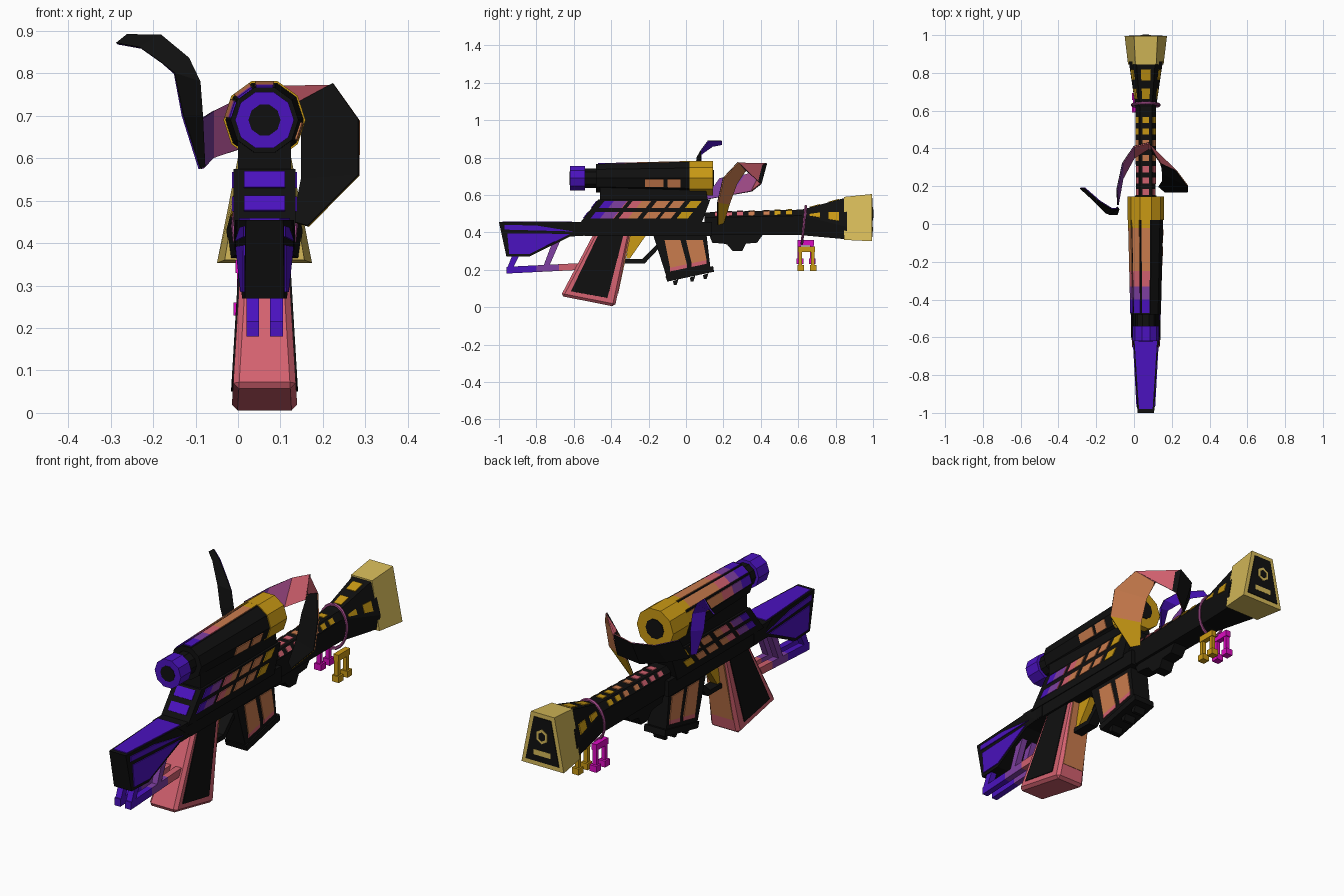
import bpy, bmesh, math
from mathutils import Vector

if "Cube" in bpy.data.objects:
    bpy.data.objects.remove(bpy.data.objects["Cube"])

COLOURS = {"black": (.005, .005, .005), "purple": (.07, .006, .52), "lavender": (.21, .05, .36),
           "pink": (.65, .12, .16), "orange": (.59, .2, .075), "gold": (.59, .32, .007),
           "tan": (.67, .49, .1), "mauve": (.36, .07, .25), "magenta": (.7, .003, .53)}
NAMES = list(COLOURS)
MATS = []
for n, c in COLOURS.items():
    m = bpy.data.materials.new(n)
    m.use_nodes = True
    m.diffuse_color = (*c, 1)
    m.node_tree.nodes["Principled BSDF"].inputs["Base Color"].default_value = (*c, 1)
    MATS.append(m)
CX = .0625   # the body sits to one side of the ribbon


def finish(name, bm, recalc=True, shift=CX):
    if recalc:
        bmesh.ops.recalc_face_normals(bm, faces=bm.faces)
    me = bpy.data.meshes.new(name)
    bm.to_mesh(me)
    bm.free()
    for m in MATS:
        me.materials.append(m)
    ob = bpy.data.objects.new(name, me)
    bpy.context.collection.objects.link(ob)
    ob.location.x = shift
    return ob


def loft(bm, rings, mat):
    """Closed solid through rings of equal length."""
    k = NAMES.index(mat)
    vs = [[bm.verts.new(p) for p in r] for r in rings]
    faces = [bm.faces.new(vs[0]), bm.faces.new(vs[-1])]
    for a, b in zip(vs, vs[1:]):
        for i in range(len(a)):
            j = (i + 1) % len(a)
            faces.append(bm.faces.new((a[i], a[j], b[j], b[i])))
    for f in faces:
        f.material_index = k


def prism(name, pts, hw, mat, x=0):
    """Side outline (y, z) extruded across x; hw may vary with y and z."""
    w = hw if callable(hw) else lambda y, z: hw
    bm = bmesh.new()
    loft(bm, [[(x + s * w(y, z), y, z) for y, z in pts] for s in (-1, 1)], mat)
    return finish(name, bm)


def plates(name, items):
    """Thin coloured panels lying on a surface; items are (polygon, colour)."""
    bm = bmesh.new()
    for poly, mat in items:
        p = [Vector(q) for q in poly]
        n = (p[1] - p[0]).cross(p[2] - p[0]).normalized() * .004
        loft(bm, [[q - n for q in p], [q + n for q in p]], mat)
    return finish(name, bm)


def both(pts, hw, mat):
    w = hw if callable(hw) else lambda y, z: hw
    return [([(s * w(y, z), y, z) for y, z in pts], mat) for s in (-1, 1)]


def bands(y0, y1, limits):
    """Split a length into the colour steps of a fade."""
    out, a = [], y0
    for lim, mat in limits:
        b = min(y1, lim)
        if b > a:
            out.append((a, b, mat))
            a = b
    return out


FADE = [(-.4, "purple"), (-.33, "lavender"), (-.25, "pink"), (-.02, "orange"), (9, "gold")]
STOCK_FADE = [(.3, "pink"), (.45, "orange"), (9, "gold")]

# Scope: ten-sided tube with a flat on top
ZS = .69


def ring10(y, r):
    r /= math.cos(math.pi / 10)
    return [(r * math.cos(a), y, ZS + r * math.sin(a))
            for a in (math.radians(72 + 36 * i) for i in range(10))]


def tube(name, steps, mat):
    bm = bmesh.new()
    loft(bm, [ring10(y, r) for y, r in steps], mat)
    return finish(name, bm)


tube("scope_body", [(-.48, .076), (.03, .088)], "black")
tube("scope_neck", [(-.56, .052), (-.47, .052)], "black")
tube("scope_front_ring", [(-.62, .066), (-.54, .066), (-.54, .036), (-.612, .036)], "purple")
tube("scope_front_hole", [(-.622, .036), (-.6, .036)], "black")
tube("scope_rear", [(.02, .092), (.145, .092)], "gold")
tube("scope_rear_hole", [(.13, .045), (.149, .045)], "black")


def facet(i, a, b):
    def at(y, t):
        r = ring10(y, .076 + (y + .48) * .0235)
        return Vector(r[i]).lerp(Vector(r[(i + 1) % 10]), t)
    return [at(a, .1), at(a, .9), at(b, .9), at(b, .1)]


items = [(facet(i, a, b), m) for i in (0, 1, 2) for a, b, m in bands(-.47, .02, FADE)]
items += [(facet(7, a, b), "orange") for a, b in ((-.22, -.12), (-.1, -.03))]
plates("scope_stripes", items)
prism("scope_mount", [(-.46, .56), (-.46, .66), (.1, .66), (.12, .56)], .062, "black")

# Receiver with slanted windows
prism("upper_receiver", [(-.575, .44), (-.47, .575), (.13, .575), (.08, .44)], .073, "black")
prism("lower_receiver", [(-.64, .455), (.14, .455), (.14, .38), (-.54, .38)], .069, "black")
items = []
for z0, z1 in ((.53, .567), (.475, .51)):
    for y0, y1 in ((-.45, -.325), (-.3, -.2), (-.17, -.1), (-.08, -.02), (.01, .07)):
        for a, b, m in bands(y0, y1, FADE):
            lean = lambda y, z: (y + .8 * (z - .55), z)
            items += both([lean(a, z0), lean(b, z0), lean(b, z1), lean(a, z1)], .073, m)
    slope = lambda z: -.575 + (z - .44) * .105 / .135
    items.append(([(x, slope(z), z) for x, z in ((-.048, z0), (.048, z0), (.048, z1), (-.048, z1))], "purple"))
plates("receiver_windows", items)

# Tapered front guard
guard_w = lambda y, z: .044 + (y + 1) * .055
prism("front_guard", [(-1, .455), (-.5, .455), (-.5, .385), (-.62, .378), (-.84, .27), (-.96, .27)],
      guard_w, "black")
items = both([(-.97, .44), (-.8, .437), (-.6, .405), (-.97, .415)], guard_w, "purple")
items += both([(-.955, .395), (-.62, .392), (-.835, .285), (-.945, .285)], guard_w, "purple")
items.append(([(-.036, -.98, .455), (.036, -.98, .455), (.06, -.61, .455), (-.06, -.61, .455)], "purple"))
plates("guard_panels", items)
for s in (-1, 1):
    side = "left" if s > 0 else "right"
    rail = lambda y: .18 + (y + .96) * .05
    for i, (a, b, m) in enumerate(bands(-.96, -.5, [(-.8, "purple"), (-.68, "lavender"), (9, "pink")])):
        prism(f"{side}_rail_{i}", [(a, rail(a)), (b, rail(b)), (b, rail(b) + .036), (a, rail(a) + .036)],
              .015, m, s * .028)
    prism(f"{side}_front_strut", [(-.96, .2), (-.93, .2), (-.88, .3), (-.92, .3)], .015, "purple", s * .028)
    prism(f"{side}_rear_strut", [(-.77, .2), (-.74, .2), (-.67, .36), (-.71, .36)], .015, "lavender", s * .028)

# Grip with black side panels
grip_w = lambda y, z: .078 - z * .06
grip = prism("grip", [(-.67, .06), (-.38, .003), (-.295, .4), (-.49, .4)], grip_w, "pink")
plates("grip_panels", both([(-.615, .085), (-.42, .05), (-.335, .385), (-.47, .385)], grip_w, "black"))
plates("grip_back", [([(-.058, -.366, .075), (.058, -.366, .075), (.05, -.3, .385), (-.05, -.3, .385)], "orange")])
bev = grip.modifiers.new("chamfer", 'BEVEL')
bev.width, bev.segments = .014, 1

# Trigger and guard
prism("trigger", [(-.32, .26), (-.3, .26), (-.21, .39), (-.3, .39)], .018, "gold")
prism("trigger_guard", [(-.35, .235), (-.22, .235), (-.13, .33), (-.13, .36), (-.235, .258), (-.35, .258)],
      .025, "black")

# Magazine with panels
prism("magazine", [(-.175, .385), (-.105, .165), (.13, .215), (.11, .385)], .05, "black")
prism("magazine_base", [(-.11, .165), (-.1, .137), (.15, .19), (.145, .22)], .056, "black")
items = []
for y0, y1, b0, b1 in ((-.115, -.03, -.085, .005), (.0, .09, .03, .11)):
    zb = lambda y: .188 + (y + .1) * .21
    items += both([(y0, .36), (y1, .36), (b1, zb(b1) + .02), (b0, zb(b0) + .02)], .05, "orange")
    items += both([(b0, zb(b0) + .02), (b1, zb(b1) + .02), (b1, zb(b1)), (b0, zb(b0))], .05, "pink")
plates("magazine_panels", items)
for i, y in enumerate((-.05, .04, .11)):
    prism(f"magazine_foot_{i}", [(y - .02, .15 + y * .2), (y + .01, .16 + y * .2), (y, .13 + y * .2),
                                 (y - .015, .13 + y * .2)], .03, "black")

# Stock: chamfered tube flaring into a wedge
STOCK = [(.1, .385, .48, .507, .052, .032), (.62, .385, .49, .522, .055, .032),
         (.86, .363, .43, .587, .09, .05)]


def section(y, zb, zm, zt, w, wt):
    return [(-w * .9, y, zb), (w * .9, y, zb), (w, y, zm), (wt, y, zt), (-wt, y, zt), (-w, y, zm)]


def stock_at(y):
    a, b = (STOCK[0], STOCK[1]) if y < .62 else (STOCK[1], STOCK[2])
    t = (y - a[0]) / (b[0] - a[0])
    return [Vector(p) for p in section(*(u + (v - u) * t for u, v in zip(a, b)))]


bm = bmesh.new()
loft(bm, [section(*s) for s in STOCK], "black")
finish("stock", bm)
items = []
for y in (.17, .23, .29, .35, .43, .49, .55, .69, .79):
    e = .035 if y > .6 else .02
    lo, hi = stock_at(y - e * .8), stock_at(y + e * .8)
    m = bands(y, y + .001, STOCK_FADE)[0][2]
    for i, u, v in ((3, .22, .78), (2, .15, .8 if y < .6 else .5), (4, .2 if y < .6 else .5, .85)):
        items.append(([lo[i].lerp(lo[i + 1], u), lo[i].lerp(lo[i + 1], v),
                       hi[i].lerp(hi[i + 1], v), hi[i].lerp(hi[i + 1], u)], m))
plates("stock_squares", items)
prism("stock_underside", [(.12, .4), (.14, .345), (.2, .34), (.22, .335), (.25, .3), (.3, .3),
                          (.32, .34), (.38, .345), (.42, .4)], .035, "black")

# Butt with badge
bm = bmesh.new()
loft(bm, [[(-w, y, zb), (w, y, zb), (wt, y, zt), (-wt, y, zt)] for y, zb, zt, w, wt in
          ((.845, .36, .59, .094, .055), (.994, .353, .605, .112, .062))], "tan")
finish("butt", bm)
hexagon = lambda r: [(r * math.sin(k * math.pi / 3), .997, .5 + 1.1 * r * math.cos(k * math.pi / 3))
                     for k in range(6)]
up = lambda poly: [(x, y + .001, z) for x, y, z in poly]
plates("butt_panel", [([(-.088, .994, .375), (.088, .994, .375), (.045, .994, .585), (-.045, .994, .585)], "black"),
                      (hexagon(.032), "tan"), (up(hexagon(.02)), "black"),
                      ([(-.045, .995, .405), (.045, .995, .405), (.045, .995, .43), (-.045, .995, .43)], "tan")])

# Charm ring and hanging charms
bpy.ops.mesh.primitive_torus_add(major_segments=20, minor_segments=6, major_radius=.1, minor_radius=.008,
                                 location=(CX, .63, .44), rotation=(math.radians(84), 0, 0))
ring = bpy.context.object
ring.name = "charm_ring"
ring.scale.x = .73
ring.data.materials.append(MATS[NAMES.index("mauve")])
bpy.ops.object.shade_smooth_by_angle()
for mat, x, y, z in (("gold", .035, .59, .19), ("magenta", -.055, .585, .225)):
    block = lambda part, a, b, c, d, w: prism(f"{mat}_charm_{part}", [(y + a, z + b), (y + c, z + b),
                                              (y + c, z + d), (y + a, z + d)], w, mat, x)
    block("beam", .01, .105, .1, .135, .013)
    for i, s in enumerate((.012, .078)):
        block(f"stem_{i}", s, .01, s + .018, .12, .01)
        block(f"head_{i}", s - .006, .005, s + .03, .035, .018)

# Ribbon: black outside, colour fade inside; each row is a pair of edge points
LOOP = [((.13, .2, .45), (.165, .17, .44)), ((.15, .23, .55), (.285, .17, .56)),
        ((.15, .27, .66), (.285, .2, .69)), ((.14, .32, .73), (.225, .28, .775)),
        ((.08, .43, .77), (.08, .4, .66)), ((0, .41, .74), (0, .35, .62)),
        ((-.06, .32, .71), (-.06, .24, .6)), ((-.09, .18, .69), (-.085, .1, .575))]
TAIL = [((-.09, .05, .575), (-.08, .08, .58)), ((-.13, .05, .7), (-.085, .09, .7)),
        ((-.15, .06, .8), (-.09, .08, .78)), ((-.18, .09, .825), (-.115, .08, .835)),
        ((-.23, .14, .86), (-.18, .12, .89)), ((-.285, .19, .87), (-.26, .19, .89))]
LOOP_FADE = ["gold", "orange", "orange", "pink", "pink", "mauve", "lavender"]
for name, rows, fade in (("ribbon_loop", LOOP, LOOP_FADE), ("ribbon_tail", TAIL, ["purple"] * 5)):
    for part, cols, off in (("outside", ["black"] * len(fade), 1), ("inside", fade, -1)):
        bm = bmesh.new()
        vs = [[bm.verts.new(p) for p in r] for r in rows]
        for (a, b), (c, d), col in zip(vs, vs[1:], cols):
            bm.faces.new((a, b, d, c)).material_index = NAMES.index(col)
        ob = finish(f"{name}_{part}", bm, recalc=False, shift=0)
        sol = ob.modifiers.new("thickness", 'SOLIDIFY')
        sol.thickness, sol.offset = .004, off
